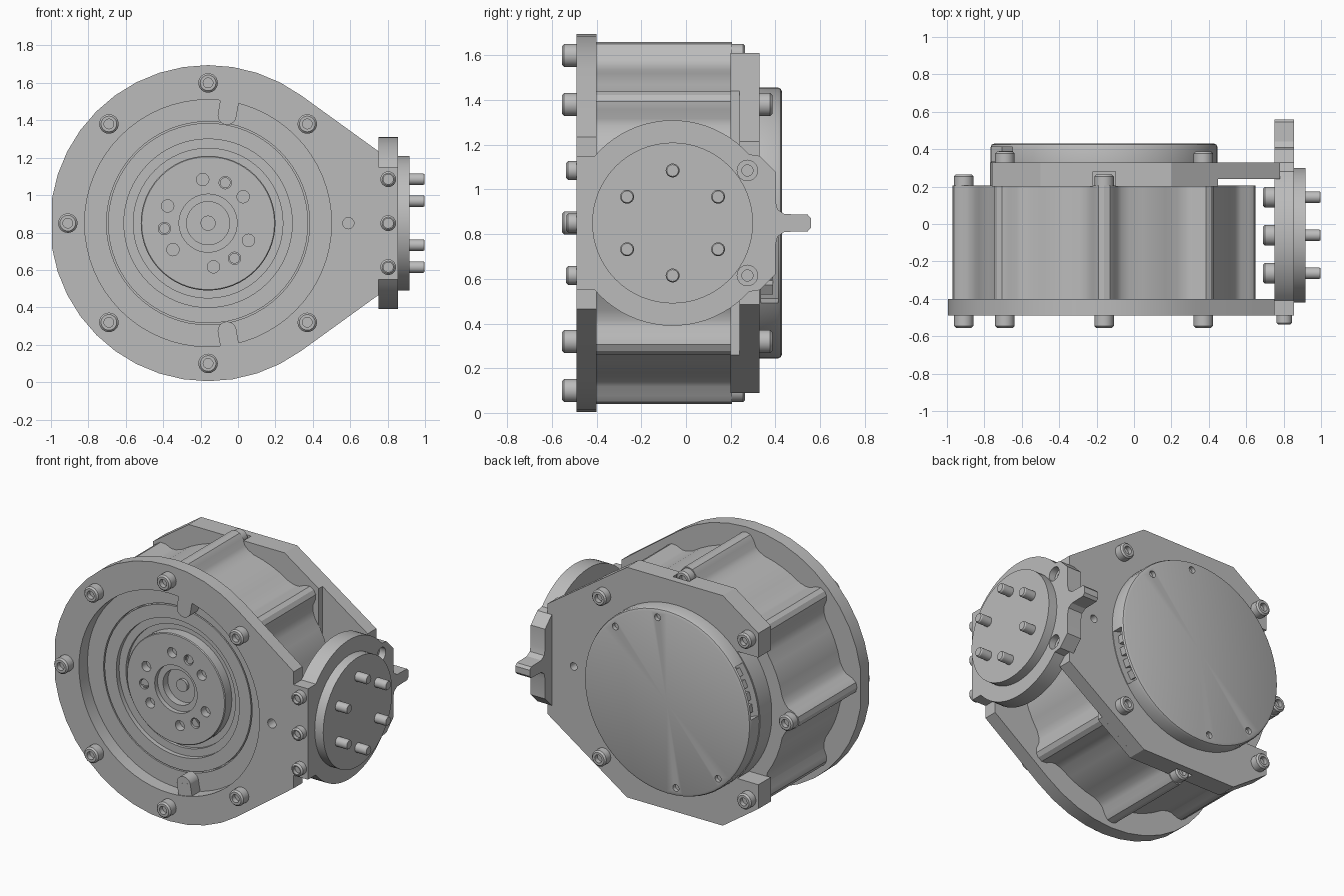
import bpy, bmesh
from math import cos, sin, radians, pi

cube = bpy.data.objects.get("Cube")
if cube:
    bpy.data.objects.remove(cube)

mat = bpy.data.materials.new("machined grey")
mat.use_nodes = True
GREY = (0.5, 0.5, 0.5, 1)
mat.diffuse_color = GREY
mat.node_tree.nodes["Principled BSDF"].inputs["Base Color"].default_value = GREY

CX, CZ = -0.16, 0.85      # main axis, running along y
FY = -0.06                # foot axis, running along x
parts = []


def place(axis, u, v, d):
    """Plane coordinates u, v and depth d along the axis."""
    return (u, d, v) if axis == "Y" else (d, u, v)


def finish(name, bm):
    bmesh.ops.remove_doubles(bm, verts=bm.verts, dist=1e-5)
    bmesh.ops.recalc_face_normals(bm, faces=bm.faces)
    mesh = bpy.data.meshes.new(name)
    bm.to_mesh(mesh)
    bm.free()
    mesh.materials.append(mat)
    ob = bpy.data.objects.new(name, mesh)
    bpy.context.collection.objects.link(ob)
    parts.append(ob)
    return ob


def prism(name, outline, d0, d1, axis="Y"):
    bm = bmesh.new()
    ends = [[bm.verts.new(place(axis, u, v, d)) for u, v in outline] for d in (d0, d1)]
    n = len(outline)
    for ring in ends:
        bm.faces.new(ring)
    for i in range(n):
        j = (i + 1) % n
        bm.faces.new((ends[0][i], ends[0][j], ends[1][j], ends[1][i]))
    return finish(name, bm)


def lathe(name, profile, u, v, d=0, sign=1, axis="Y", segs=24):
    """Turn (radius, depth) points, from axis to axis, about a line."""
    bm = bmesh.new()
    rings = []
    for r, h in profile:
        if r == 0:
            rings.append([bm.verts.new(place(axis, u, v, d + sign * h))] * segs)
        else:
            rings.append([bm.verts.new(place(axis, u + r * cos(2 * pi * i / segs),
                                             v + r * sin(2 * pi * i / segs), d + sign * h))
                          for i in range(segs)])
    for a, b in zip(rings, rings[1:]):
        for i in range(segs):
            j = (i + 1) % segs
            bm.faces.new(list(dict.fromkeys((a[i], a[j], b[j], b[i]))))
    return finish(name, bm)


def rod(name, r, u, v, d0, d1, axis="Y", segs=24):
    return lathe(name, [(0, d0), (r, d0), (r, d1), (0, d1)], u, v, axis=axis, segs=segs)


def cap_screw(name, u, v, d, sign, axis="Y", r=0.052, h=0.065):
    lathe(name, [(0, 0), (r, 0), (r, h - .01), (r - .01, h), (.026, h), (.026, h / 2), (0, h / 2)],
          u, v, d, sign, axis)


def box(name, u0, u1, v0, v1, d0, d1, axis="Y"):
    return prism(name, [(u0, v0), (u1, v0), (u1, v1), (u0, v1)], d0, d1, axis)


def polar(r, deg, u=CX, v=CZ):
    return u + r * cos(radians(deg)), v + r * sin(radians(deg))


def arc(r, a0, a1, n, u=CX, v=CZ):
    return [polar(r, a0 + (a1 - a0) * i / n, u, v) for i in range(n + 1)]


def mirrored(half):
    return half + [(u, 2 * CZ - v) for u, v in reversed(half)]


def cut(ob, cutters):
    for c in cutters:
        c.hide_render = True
        m = ob.modifiers.new("cut", "BOOLEAN")
        m.operation, m.solver, m.object = "DIFFERENCE", "EXACT", c
    bpy.context.view_layer.update()
    ev = ob.evaluated_get(bpy.context.evaluated_depsgraph_get())
    mesh = bpy.data.meshes.new_from_object(ev)
    ob.modifiers.clear()
    ob.data = mesh
    for c in cutters:
        parts.remove(c)
        bpy.data.objects.remove(c)


def tilted_box(name, r0, r1, a, half, d0, d1):
    """Box on the main axis at angle a, from radius r0 to r1."""
    c, s = cos(radians(a)), sin(radians(a))
    corners = [(r0, -half), (r1, -half), (r1, half), (r0, half)]
    return prism(name, [(CX + r * c - t * s, CZ + r * s + t * c) for r, t in corners], d0, d1)


# Front flange: round plate with a tapered tail and a large bore
flange = prism("front_flange", mirrored([(.855, 1.15), (.75, 1.15), (.75, 1.235)]
                                        + arc(.845, 54, 180, 14)[:-1])[:-0 or None]
               , -.49, -.40)
cut(flange, [rod("bore", .66, CX, CZ, -.6, -.3, segs=64),
             rod("locating_hole", .03, *polar(.75, 0), -.6, -.3)])
for side in (1, -1):
    a = 80 * side
    tilted_box("locking_key", .58, .675, a, .05, -.485, -.395)
    rod("locking_key_nose", .05, *polar(.585, a), -.484, -.395)

# Motor case: cylinder with eight filleted bolt ribs
rib = [(-11, .70), (-7.5, .715), (-5.5, .735), (-4, .775), (-2.2, .802), (0, .81),
       (2.2, .802), (4, .775), (5.5, .735), (7.5, .715), (11, .70), (17, .70), (22.5, .70), (28, .70)]
case = prism("motor_case", [polar(r, k * 45 + a) for k in range(8) for a, r in rib], -.40, .205)
cut(case, [rod("case_bore", .62, CX, CZ, -.6, -.2, segs=64)])

# Stepped output rotor with a ring of holes
rotor = lathe("output_rotor", [
    (0, -.36), (.04, -.36), (.04, -.34), (.115, -.34), (.115, -.39), (.155, -.39), (.155, -.42),
    (.355, -.42), (.36, -.415), (.36, -.35), (.40, -.35), (.40, -.37), (.45, -.37), (.45, -.40),
    (.535, -.40), (.535, -.36), (.543, -.36), (.543, -.40), (.62, -.40), (.62, -.2), (0, -.2)],
    CX, CZ, segs=64)
holes = [67 + 120 * k + o for k in range(3) for o in (-30, 0, 30)]
cut(rotor, [rod("rotor_hole", .033, *polar(.235, a), -.5, -.37) for a in holes])
for a in holes[1::3]:
    pin = rod("rotor_screw", .028, *polar(.235, a), -.412, -.365)
    cut(pin, [tilted_box("slot", .2, .27, a + 4, .005, -.43, -.405)])

# Flange screws and the nuts at the far end of the case
for k in range(1, 8):
    cap_screw("flange_screw", *polar(.75, 45 * k), -.49, -1)
for a in (90, 180, 270):
    cap_screw("case_screw", *polar(.75, a), .205, 1, h=.06)

# Rear bracket: thin arm outline plus a thicker pad round the motor
left = [(-.50, 1.61), (-.76, 1.43), (-.76, 1.27)] + arc(.612, 136.7, 180, 10)[:-1]
bracket = prism("rear_bracket", mirrored([(.78, 1.215), (.20, 1.61)] + left), .24, .33)
pad = prism("rear_bracket_pad", mirrored([(.45, 1.44), (.20, 1.61)] + left), .20, .24)
for ob in (bracket, pad):
    cut(ob, [box("screw_pocket", CX - .06, CX + .06, z, z + .2, .1, .28) for z in (1.535, -.035)]
        + [rod("arm_hole", .025, *polar(.75, 0), .1, .5)])
rod("rear_spigot", .607, CX, CZ, .2, .335, segs=64)
for a in (45, 135, 225, 315):
    cap_screw("bracket_screw", *polar(.75, a), .33, 1, h=.057)

# Rear cover with rounded rim, screw holes and two cable slots
cover = lathe("rear_cover", [(0, .325), (.607, .325), (.607, .41), (.601, .424), (.587, .43), (0, .43)],
              CX, CZ, segs=64)
cut(cover, [rod("cover_hole", .022, *polar(.55, a), .405, .5) for a in (47, 83, 227, 263)]
    + [tilted_box("cable_slot", .52, .75, a, .17, .335, .412) for a in (160, 340)])
for a in (160, 340):
    for o in (-12, -4, 4, 12):
        tilted_box("connector", .50, .565, a + o, .025, .333, .39)

# Side foot plate with locating tab
half = arc(.46, 139.5, 42, 20, FY) + [(.33, 1.15), (.40, 1.08), (.40, .95), (.41, .91), (.44, .89),
                                      (.545, .887), (.56, .87)]
foot = prism("foot_plate", mirrored(half), .75, .855, "X")
cutters = []
for z in (CZ + .235, CZ - .235):
    cutters += [rod("counterbore", .046, .275, z, .81, .9, "X"),
                rod("foot_hole", .025, .275, z, .7, .9, "X")]
cut(foot, cutters)

# Round pad on the foot, with through bolts
rod("foot_pad", .36, FY, CZ, .85, .917, "X", 64)
for k in range(6):
    y, z = polar(.235, 30 + 60 * k, FY)
    cap_screw("foot_bolt_head", y, z, .75, -1, "X", .055, .06)
    lathe("foot_bolt_tip", [(0, .9), (.031, .9), (.031, .99), (.026, .998), (0, .998)], y, z, axis="X")
for z in (CZ - .235, CZ, CZ + .235):
    cap_screw("foot_screw", .803, z, -.49, -1, r=.042, h=.048)

# Smooth shading with crisp edges
bpy.ops.object.select_all(action="DESELECT")
for ob in parts:
    ob.select_set(True)
bpy.context.view_layer.objects.active = parts[0]
bpy.ops.object.shade_smooth_by_angle(angle=radians(30))
